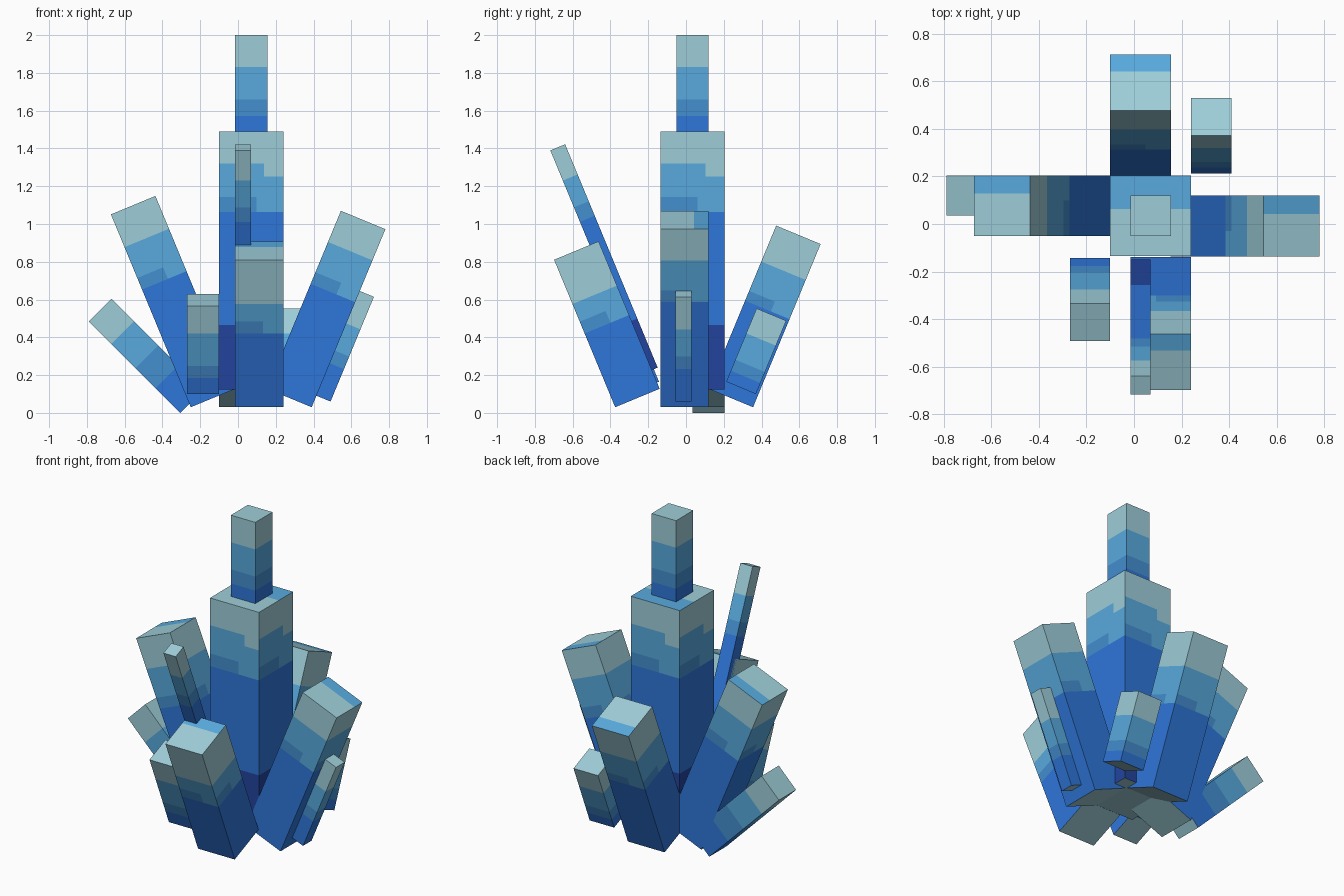
import bpy, bmesh, math
from mathutils import Matrix, Vector

if "Cube" in bpy.data.objects:
    bpy.data.objects.remove(bpy.data.objects["Cube"], do_unlink=True)


def linear(c):
    c /= 255
    return c / 12.92 if c <= 0.04045 else ((c + 0.055) / 1.055) ** 2.4


def material(name, rgb):
    m = bpy.data.materials.new(name)
    m.use_nodes = True
    col = [linear(c) for c in rgb] + [1.0]
    m.diffuse_color = col
    m.node_tree.nodes["Principled BSDF"].inputs["Base Color"].default_value = col
    return m


NAVY, BLUE, MID, LIGHT, PALE = range(5)
MATS = [material("navy", (34, 68, 158)),
        material("deep blue", (47, 118, 217)),
        material("mid blue", (68, 142, 207)),
        material("sky blue", (88, 170, 222)),
        material("pale ice", (158, 206, 217))]


def crystal(name, lean, corner, width, cross, angle, length, bands,
            stepped=False, strip=None, dip=None):
    """Square prism leaning outward; corner is its lowest outer (distance, height).
    bands are the top ends of navy, blue, mid and sky blue along the length."""
    a = math.radians(angle)
    bm = bmesh.new()
    bmesh.ops.create_cube(bm, size=1.0, matrix=Matrix.Translation((0, 0, 0.5)))

    def cut(co, no):
        bmesh.ops.bisect_plane(bm, geom=bm.verts[:] + bm.edges[:] + bm.faces[:],
                               plane_co=co, plane_no=no)

    # cut the colour bands, then the steps across each side
    for t in list(bands) + ([dip] if dip else []):
        if t > 0:
            cut((0, 0, t), (0, 0, 1))
    if stepped:
        for s in (-0.2, -0.08, 0.08, 0.2):
            cut((s, 0, 0), (1, 0, 0))
            cut((0, s, 0), (0, 1, 0))

    # colour the faces by height and position
    bm.normal_update()
    navy, blue, mid, light = bands
    for f in bm.faces:
        c, n = f.calc_center_median(), f.normal
        if abs(n.z) > 0.5:
            top_strip = strip is not None and n.z > 0 and c.y > strip
            f.material_index = LIGHT if top_strip else PALE
            continue
        across = c.dot(Vector((0, 0, 1)).cross(n))
        t = c.z
        if t < navy:
            idx = NAVY
        elif t < blue:
            idx = BLUE
        elif t < mid:
            idx = LIGHT if stepped and across > 0.1 else MID
        elif t < light:
            idx = PALE if dip and t > dip and across > 0.2 else LIGHT
        else:
            idx = PALE
        f.material_index = idx

    # size, lean and place
    lx, ly = lean
    r = corner[0] - width / 2 * math.cos(a)
    z = corner[1] + width / 2 * math.sin(a)
    if lx:
        place, rot = (lx * r, cross, z), Matrix.Rotation(lx * a, 4, 'Y')
    else:
        place, rot = (cross, ly * r, z), Matrix.Rotation(-ly * a, 4, 'X')
    bm.transform(Matrix.Translation(place) @ rot @
                 Matrix.Diagonal((width, width, length, 1)))
    me = bpy.data.meshes.new(name)
    bm.to_mesh(me)
    bm.free()
    for m in MATS:
        me.materials.append(m)
    ob = bpy.data.objects.new(name, me)
    bpy.context.collection.objects.link(ob)
    return ob


FRONT, BACK, LEFT, RIGHT = (0, -1), (0, 1), (1, 0), (-1, 0)
TILT = 22.5

# upright centre
crystal("main_crystal", LEFT, (0.24, 0.125), 0.34, 0.035, 0, 1.365,
        (0.25, 0.687, 0.745, 0.875), True, 0.08, 0.825)
crystal("top_crystal", LEFT, (0.155, 0.64), 0.17, 0.035, 0, 1.36,
        (0.25, 0.685, 0.75, 0.875))

# large leaning crystals
crystal("front_crystal", FRONT, (0.375, 0.03), 0.255, 0.1125, TILT, 0.845,
        (0, 0.50, 0.58, 0.70), True, 0.2)
crystal("left_crystal", LEFT, (0.39, 0.03), 0.255, -0.0085, TILT, 1.02,
        (0, 0.59, 0.655, 0.825), True, 0.2)
crystal("right_crystal", RIGHT, (0.25, 0.03), 0.255, 0.0775, TILT, 1.105,
        (0, 0.61, 0.67, 0.83), True, 0.2)
crystal("back_crystal", BACK, (0.355, 0.03), 0.255, 0.0275, TILT, 0.935,
        (0, 0.54, 0.60, 0.78), True, 0.2)

# small crystals
crystal("low_right_crystal", RIGHT, (0.305, 0.0), 0.17, 0.12, 45, 0.685,
        (0, 0.27, 0.49, 0.755))
crystal("small_front_crystal", FRONT, (0.30, 0.10), 0.17, -0.185, TILT, 0.503,
        (0, 0.18, 0.32, 0.69))
crystal("small_back_crystal", BACK, (0.37, 0.10), 0.17, 0.325, TILT, 0.42,
        (0, 0.15, 0.30, 0.66))

# thin shards
crystal("front_shard", FRONT, (0.2285, 0.207), 0.085, 0.0275, TILT, 1.28,
        (0.22, 0.68, 0.745, 0.865))
crystal("left_shard", LEFT, (0.49, 0.06), 0.085, -0.0125, TILT, 0.60,
        (0, 0.31, 0.43, 0.69))
